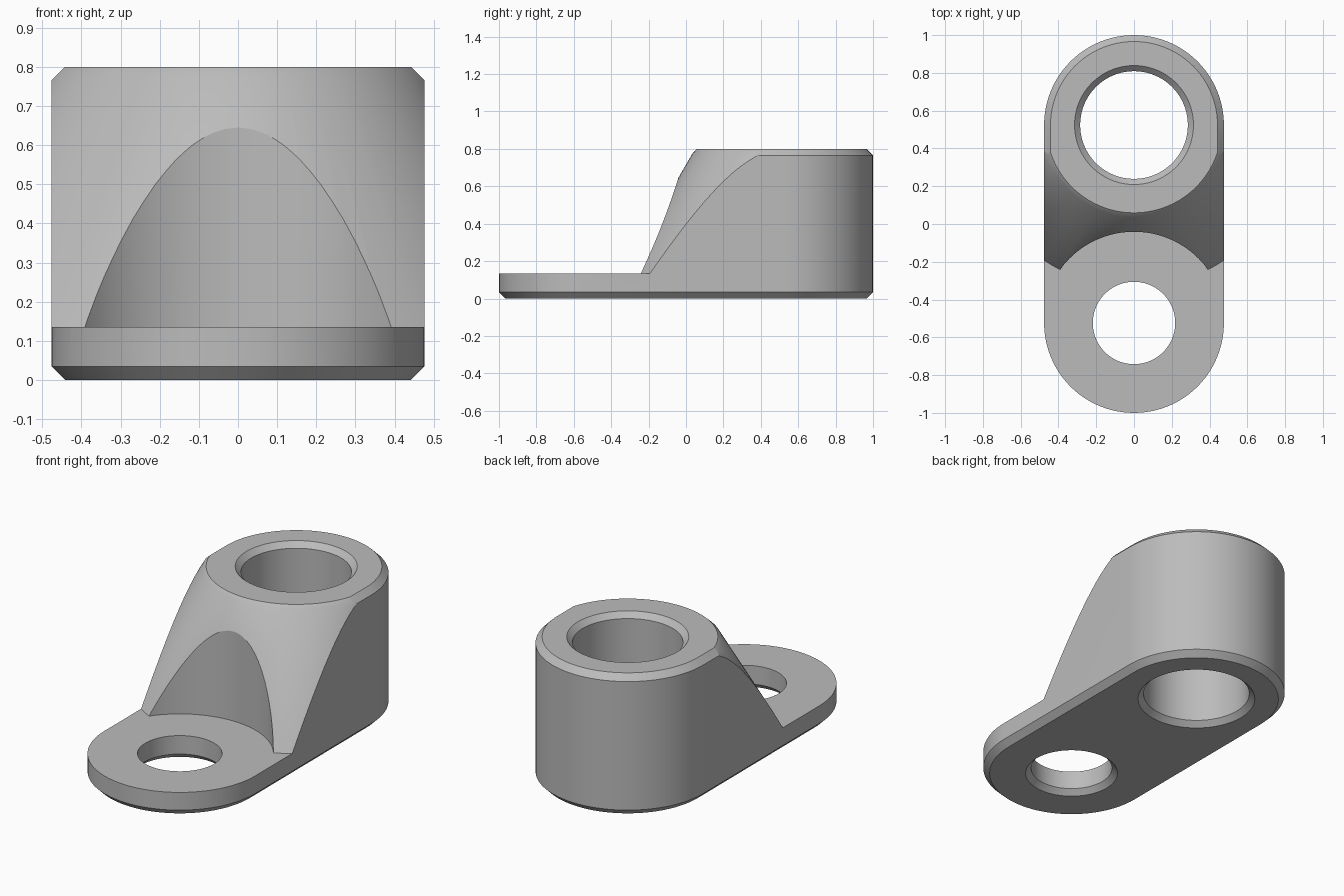
import bpy
import bmesh
from math import cos, sin, pi, radians

cube = bpy.data.objects.get("Cube")
if cube:
    bpy.data.objects.remove(cube, do_unlink=True)

RADIUS = 0.476      # half width of the rounded plate
AXIS = 0.524        # distance of each hole axis from the middle
HEIGHT = 0.8
BASE = 0.135        # thickness of the front flange
BEVEL = 0.034
SEGMENTS = 96

grey = bpy.data.materials.new("plain grey")
grey.use_nodes = True
colour = (0.5, 0.5, 0.5, 1)
grey.diffuse_color = colour
grey.node_tree.nodes["Principled BSDF"].inputs["Base Color"].default_value = colour


def stack(name, rings):
    """Solid made by joining equal-sized rings from bottom to top."""
    bm = bmesh.new()
    loops = [[bm.verts.new(p) for p in ring] for ring in rings]
    for low, high in zip(loops, loops[1:]):
        for i in range(len(low)):
            j = (i + 1) % len(low)
            bm.faces.new((low[i], low[j], high[j], high[i]))
    bm.faces.new(loops[0][::-1])
    bm.faces.new(loops[-1])
    bmesh.ops.recalc_face_normals(bm, faces=bm.faces[:])
    mesh = bpy.data.meshes.new(name)
    bm.to_mesh(mesh)
    bm.free()
    mesh.materials.append(grey)
    obj = bpy.data.objects.new(name, mesh)
    bpy.context.collection.objects.link(obj)
    return obj


def lathe(name, y, profile):
    """Turned solid about a vertical axis; profile is (radius, z)."""
    angles = [2 * pi * i / SEGMENTS for i in range(SEGMENTS)]
    return stack(name, [[(r * cos(a), y + r * sin(a), z) for a in angles]
                        for r, z in profile])


def slot_ring(inset, z):
    """Outline with straight sides and a half circle at each end."""
    r, half = RADIUS - inset, SEGMENTS // 2
    ring = []
    for start, y in ((0, AXIS), (pi, -AXIS)):
        for i in range(half + 1):
            a = start + pi * i / half
            ring.append((r * cos(a), y + r * sin(a), z))
    return ring


def combine(target, tool, operation):
    mod = target.modifiers.new(tool.name, 'BOOLEAN')
    mod.operation = operation
    mod.solver = 'EXACT'
    mod.object = tool
    bpy.context.view_layer.objects.active = target
    bpy.ops.object.modifier_apply(modifier=mod.name)
    bpy.data.objects.remove(tool, do_unlink=True)


# Main block with bevelled rims
bracket = stack("bracket_body", [slot_ring(BEVEL, 0), slot_ring(0, BEVEL),
                                 slot_ring(0, HEIGHT - BEVEL), slot_ring(BEVEL, HEIGHT)])

# Conical boss standing on the flange
combine(bracket, lathe("boss_cone", AXIS, [
    (2, -0.1), (2, BASE), (0.86, BASE), (0.487, 0.78), (0.465, HEIGHT), (0.36, 0.9)]),
    'INTERSECT')

# Round clearance above the front flange
combine(bracket, lathe("flange_clearance", -AXIS, [(0.483, BASE), (0.483, 1)]), 'DIFFERENCE')

# Large hole, countersunk at both ends
big = 0.285
combine(bracket, lathe("boss_hole", AXIS, [
    (big + 0.13, -0.1), (big, 0.03), (big, HEIGHT - 0.03), (big + 0.13, HEIGHT + 0.1)]),
    'DIFFERENCE')

# Small hole, countersunk underneath
small = 0.218
combine(bracket, lathe("flange_hole", -AXIS, [
    (small + 0.13, -0.1), (small, 0.03), (small, 0.5)]), 'DIFFERENCE')

# Smooth the curved walls, keep the machined edges crisp
bpy.ops.object.select_all(action='DESELECT')
bracket.select_set(True)
bpy.context.view_layer.objects.active = bracket
bpy.ops.object.shade_smooth_by_angle(angle=radians(20))
